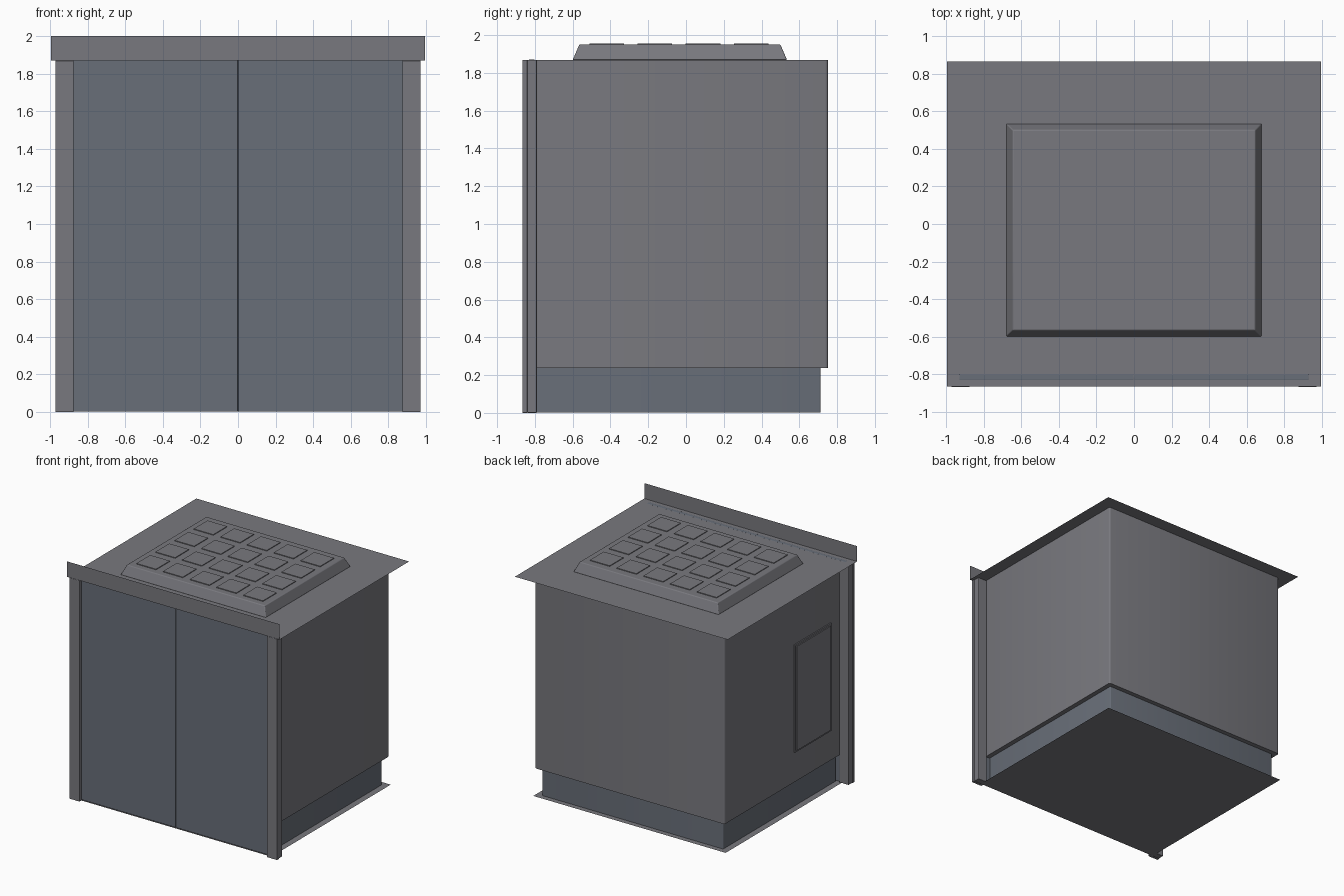
import bpy, bmesh, math

if "Cube" in bpy.data.objects:
    bpy.data.objects.remove(bpy.data.objects["Cube"])

def material(name, rgb):
    m = bpy.data.materials.new(name)
    m.diffuse_color = (*rgb, 1)
    m.use_nodes = True
    m.node_tree.nodes["Principled BSDF"].inputs["Base Color"].default_value = m.diffuse_color
    return m

STEEL = material("blue_steel", (0.14, 0.158, 0.19))
DARK = material("dark_grey", (0.19, 0.19, 0.21))

def finish(ob, bevel=0.0, mat=None):
    ob.data.materials.append(mat or DARK)
    if bevel:
        b = ob.modifiers.new("soft_edges", 'BEVEL')
        b.width, b.segments = bevel, 3
    bpy.ops.object.select_all(action='DESELECT')
    ob.select_set(True)
    bpy.context.view_layer.objects.active = ob
    bpy.ops.object.shade_smooth_by_angle(angle=math.radians(35))
    return ob

def from_bmesh(name, bm):
    me = bpy.data.meshes.new(name)
    bm.to_mesh(me)
    bm.free()
    ob = bpy.data.objects.new(name, me)
    bpy.context.collection.objects.link(ob)
    return ob

def box(name, x, y, z, bevel=0.0, mat=None, taper=0.0, round_corners=0.0):
    """Box from (min, max) ranges; taper draws the top edges inward,
    round_corners rounds the vertical edges only."""
    bm = bmesh.new()
    bmesh.ops.create_cube(bm, size=1)
    for v in bm.verts:
        top = v.co.z > 0
        sx, sy = (1 if v.co.x > 0 else -1), (1 if v.co.y > 0 else -1)
        v.co = (x[sx > 0] - sx * taper * top, y[sy > 0] - sy * taper * top, z[top])
    if round_corners:
        uprights = [e for e in bm.edges
                    if abs(e.verts[0].co.z - e.verts[1].co.z) > 0.01]
        bmesh.ops.bevel(bm, geom=uprights, offset=round_corners, segments=3,
                        profile=0.5, affect='EDGES')
    return finish(from_bmesh(name, bm), bevel, mat)

def extrude_x(name, profile, half):
    """Open sheet swept along x from a (y, z) profile."""
    bm = bmesh.new()
    rows = [[bm.verts.new((s * half, y, z)) for y, z in profile] for s in (-1, 1)]
    for i in range(len(profile) - 1):
        bm.faces.new((rows[0][i], rows[1][i], rows[1][i + 1], rows[0][i + 1]))
    return finish(from_bmesh(name, bm))

# Cabin shell and recessed plinth
box("cabin_walls", (-0.887, 0.887), (-0.795, 0.752), (0.237, 1.868), round_corners=0.015)
box("plinth", (-0.847, 0.847), (-0.795, 0.713), (0.002, 0.24), mat=STEEL, round_corners=0.008)

# Thin floor sheet, and roof sheet folded up into the front header
extrude_x("floor_sheet", [(0.755, 0), (-0.84, 0)], 0.9)
extrude_x("roof_and_header", [(0.865, 1.87), (-0.865, 1.87), (-0.865, 2.0)], 0.995)

# Two sliding doors and stepped jambs
for s, side in ((-1, "left"), (1, "right")):
    def span(a, b):
        return tuple(sorted((s * a, s * b)))
    box(f"{side}_door", span(0.0005, 0.93), (-0.832, -0.8), (0.002, 1.871), 0.004, STEEL)
    box(f"{side}_jamb_face", span(0.875, 0.972), (-0.866, -0.84), (0, 1.869), 0.002)
    box(f"{side}_jamb_return", span(0.88, 0.968), (-0.842, -0.79), (0, 1.869), 0.005)

# Raised ceiling tray with a grid of light panels
box("ceiling_tray", (-0.68, 0.68), (-0.6, 0.535), (1.868, 1.95), 0.006, taper=0.035)
for i in range(5):
    for j in range(4):
        cx, cy = (i - 2) * 0.25, -0.42 + j * 0.255
        box(f"light_panel_{i}_{j}", (cx - 0.092, cx + 0.092),
            (cy - 0.092, cy + 0.092), (1.945, 1.956))

# Service panel with a stepped rim on the left wall
box("service_panel_rim", (-0.897, -0.88), (-0.66, -0.175), (0.49, 1.40))
box("service_panel", (-0.905, -0.88), (-0.645, -0.19), (0.505, 1.385))
